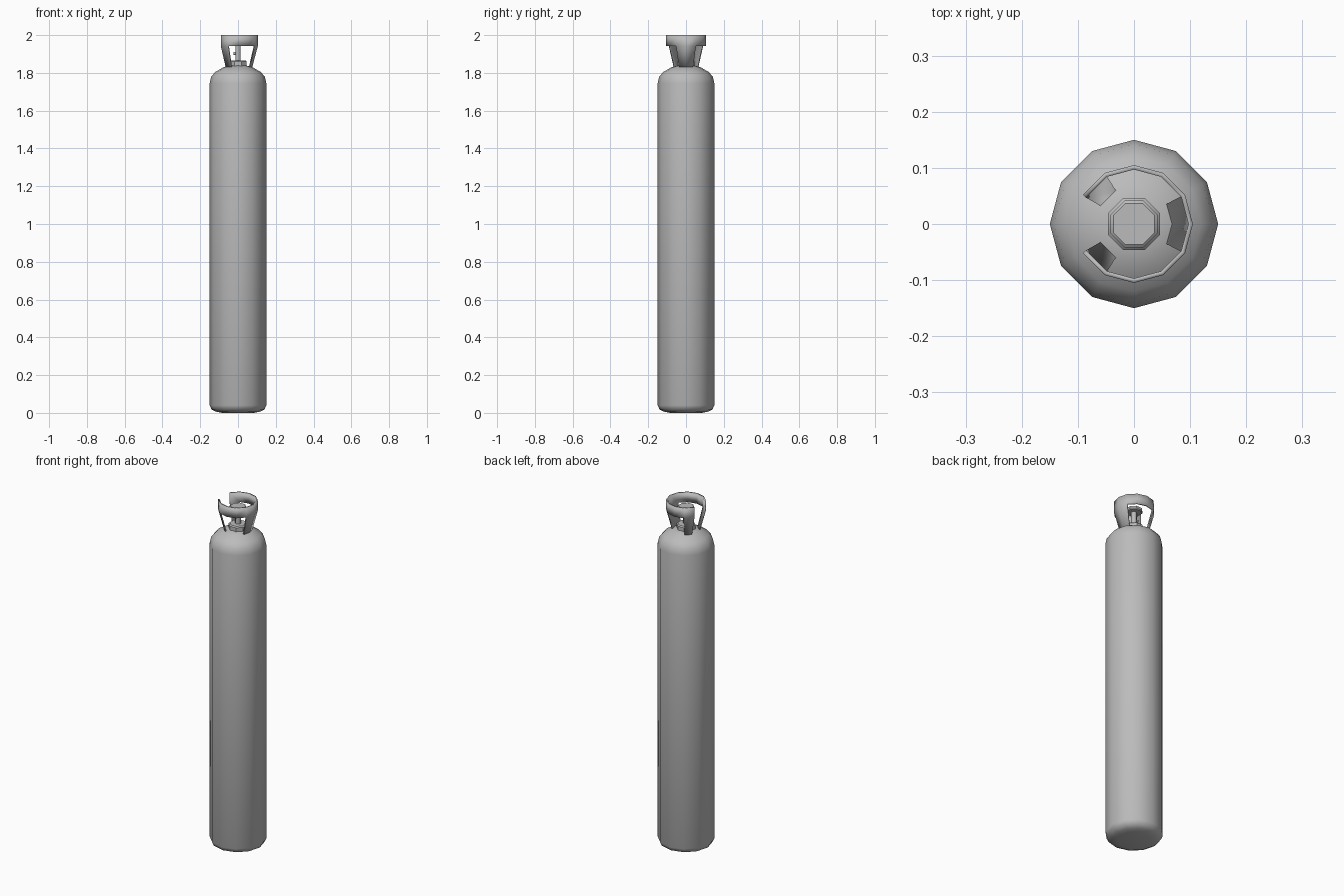
import bpy, bmesh
from math import sin, cos, pi, radians

if "Cube" in bpy.data.objects:
    bpy.data.objects.remove(bpy.data.objects["Cube"], do_unlink=True)

grey = bpy.data.materials.new("steel grey")
grey.use_nodes = True
grey.diffuse_color = (0.5, 0.5, 0.5, 1)
grey.node_tree.nodes["Principled BSDF"].inputs["Base Color"].default_value = (0.5, 0.5, 0.5, 1)


def finish(name, bm, angle):
    bmesh.ops.recalc_face_normals(bm, faces=bm.faces)
    mesh = bpy.data.meshes.new(name)
    bm.to_mesh(mesh)
    bm.free()
    obj = bpy.data.objects.new(name, mesh)
    bpy.context.collection.objects.link(obj)
    mesh.materials.append(grey)
    bpy.ops.object.select_all(action='DESELECT')
    obj.select_set(True)
    bpy.context.view_layer.objects.active = obj
    bpy.ops.object.shade_smooth_by_angle(angle=radians(angle))
    return obj


def lathe(name, profile, sides, turn=0.0, angle=35):
    """Closed solid turned from (radius, height) pairs, listed bottom to top."""
    bm = bmesh.new()
    rings = [[bm.verts.new((r * cos(turn + 2 * pi * i / sides),
                            r * sin(turn + 2 * pi * i / sides), z))
              for i in range(sides)] for r, z in profile]
    for low, high in zip(rings, rings[1:]):
        for i in range(sides):
            j = (i + 1) % sides
            bm.faces.new((low[i], low[j], high[j], high[i]))
    bm.faces.new(rings[0])
    bm.faces.new(rings[-1])
    return finish(name, bm, angle)


# Tank with rounded foot and shoulder
lathe("cylinder_body",
      [(0.085, 0), (0.115, 0.006), (0.14, 0.018), (0.15, 0.04),
       (0.15, 1.745), (0.142, 1.78), (0.12, 1.805), (0.075, 1.831), (0.04, 1.84)],
      12, angle=60)

# Valve parts
eighth = pi / 8
lathe("neck_ring", [(0.05, 1.825), (0.05, 1.86), (0.044, 1.866)], 8, eighth)
lathe("valve_stem", [(0.015, 1.86), (0.015, 1.95)], 8, eighth, 50)
lathe("valve_handwheel", [(0.04, 1.945), (0.045, 1.95), (0.045, 1.962), (0.04, 1.966)], 8, eighth)
outlet = lathe("valve_outlet", [(0.008, 0), (0.008, 0.025)], 8, eighth, 50)
outlet.rotation_euler = (0, -pi / 2, 0)
outlet.location = (0, 0, 1.903)

# Guard collar, open on one side, with three tapering legs
bm = bmesh.new()
levels = [(0.074, 1.825), (0.105, 1.942), (0.105, 2.0)]
steps = range(-5, 6)
grid = {(k, i): bm.verts.new((r * cos(i * pi / 6), r * sin(i * pi / 6), z))
        for k, (r, z) in enumerate(levels) for i in steps}
for i in steps[:-1]:
    for k in (0, 1):
        if k == 1 or i in (-5, -1, 0, 4):
            bm.faces.new((grid[k, i], grid[k, i + 1], grid[k + 1, i + 1], grid[k + 1, i]))
bmesh.ops.delete(bm, geom=[v for v in bm.verts if not v.link_faces], context='VERTS')
collar = finish("guard_collar", bm, 35)
# Outward faces come first, so the thickness grows toward the axis
if sum(p.normal.x * p.center.x + p.normal.y * p.center.y for p in collar.data.polygons) < 0:
    collar.data.flip_normals()
solid = collar.modifiers.new("thickness", 'SOLIDIFY')
solid.thickness = 0.008
solid.offset = -1
